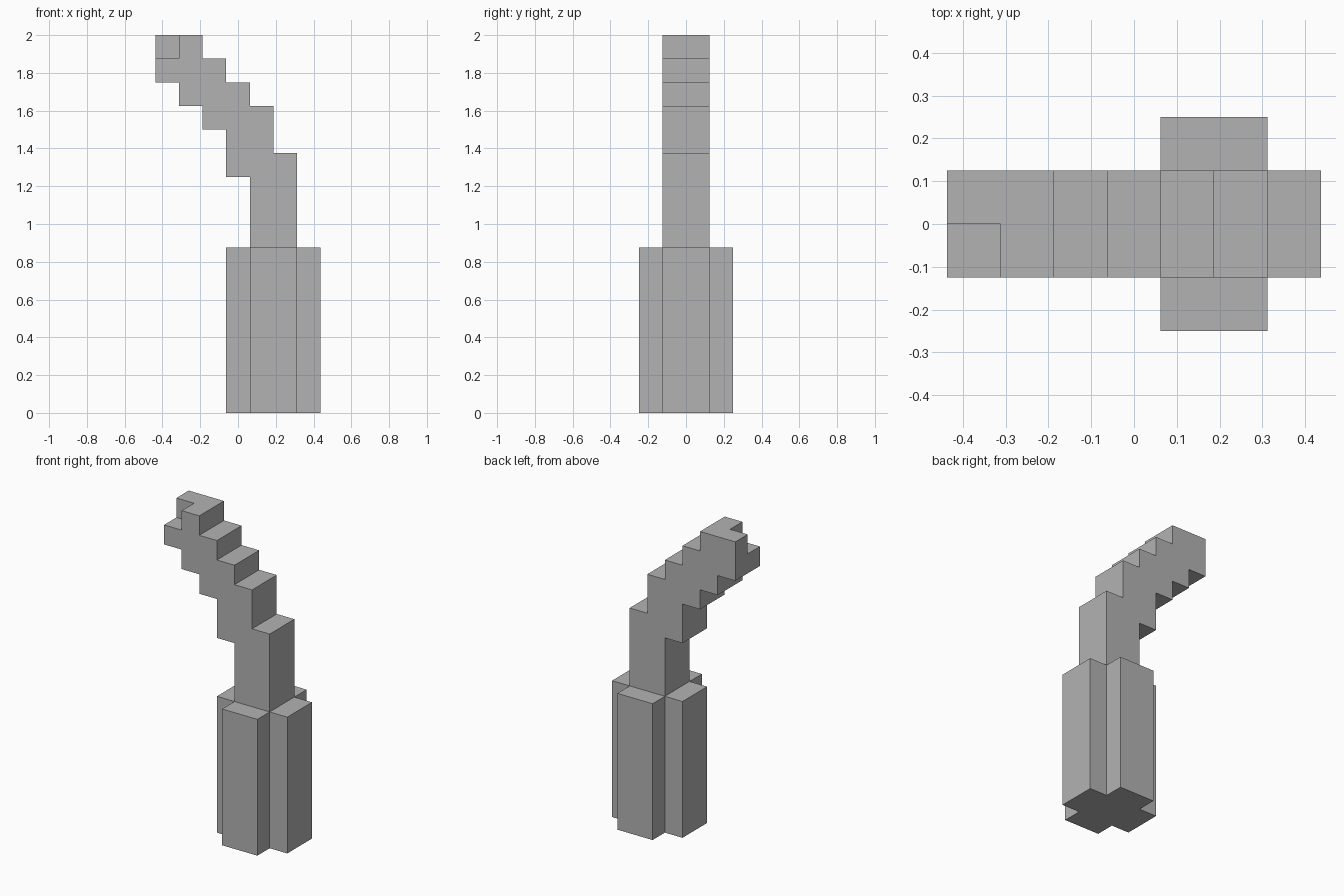
import bpy, bmesh
from itertools import product
from mathutils import Vector

cube = bpy.data.objects.get("Cube")
if cube:
    bpy.data.objects.remove(cube, do_unlink=True)

UNIT = 0.125                          # edge of one block
ORIGIN = Vector((-0.4375, -0.25, 0))  # lowest corner of the block grid

grey = bpy.data.materials.new("grey")
grey.use_nodes = True
colour = (0.45, 0.45, 0.45, 1)
grey.diffuse_color = colour
grey.node_tree.nodes["Principled BSDF"].inputs["Base Color"].default_value = colour


def box(x, y, z):
    """Set of block cells; each argument is a (start, end) range."""
    return set(product(range(*x), range(*y), range(*z)))


def build(name, cells, solid):
    """Skin the cells with only the faces not covered by the whole solid."""
    bm = bmesh.new()
    for cell in cells:
        for axis, side in product(range(3), (0, 1)):
            neighbour = list(cell)
            neighbour[axis] += 2 * side - 1
            if tuple(neighbour) in solid:
                continue
            u, v = (axis + 1) % 3, (axis + 2) % 3
            corners = []
            for du, dv in ((0, 0), (1, 0), (1, 1), (0, 1)):
                p = Vector(cell)
                p[axis] += side
                p[u] += du
                p[v] += dv
                corners.append(bm.verts.new(ORIGIN + p * UNIT))
            bm.faces.new(corners if side else corners[::-1])
    bmesh.ops.remove_doubles(bm, verts=bm.verts, dist=0.001)
    # Merge flat neighbouring faces into large clean ones
    bmesh.ops.dissolve_limit(bm, angle_limit=0.01, verts=bm.verts, edges=bm.edges)
    mesh = bpy.data.meshes.new(name)
    bm.to_mesh(mesh)
    bm.free()
    mesh.materials.append(grey)
    bpy.context.collection.objects.link(bpy.data.objects.new(name, mesh))


# Cross-shaped base
base = box((3, 7), (1, 3), (0, 7)) | box((4, 6), (0, 4), (0, 7))

# Stem that steps sideways: bottom and top of each column, from the tip inwards
columns = [(14, 16), (13, 16), (12, 15), (10, 14), (7, 13), (7, 11)]
stem = set()
for x, span in enumerate(columns):
    stem |= box((x, x + 1), (1, 3), span)
stem.discard((0, 1, 15))              # notch in the tip

for name, cells in (("base", base), ("bent_stem", stem)):
    build(name, cells, base | stem)
